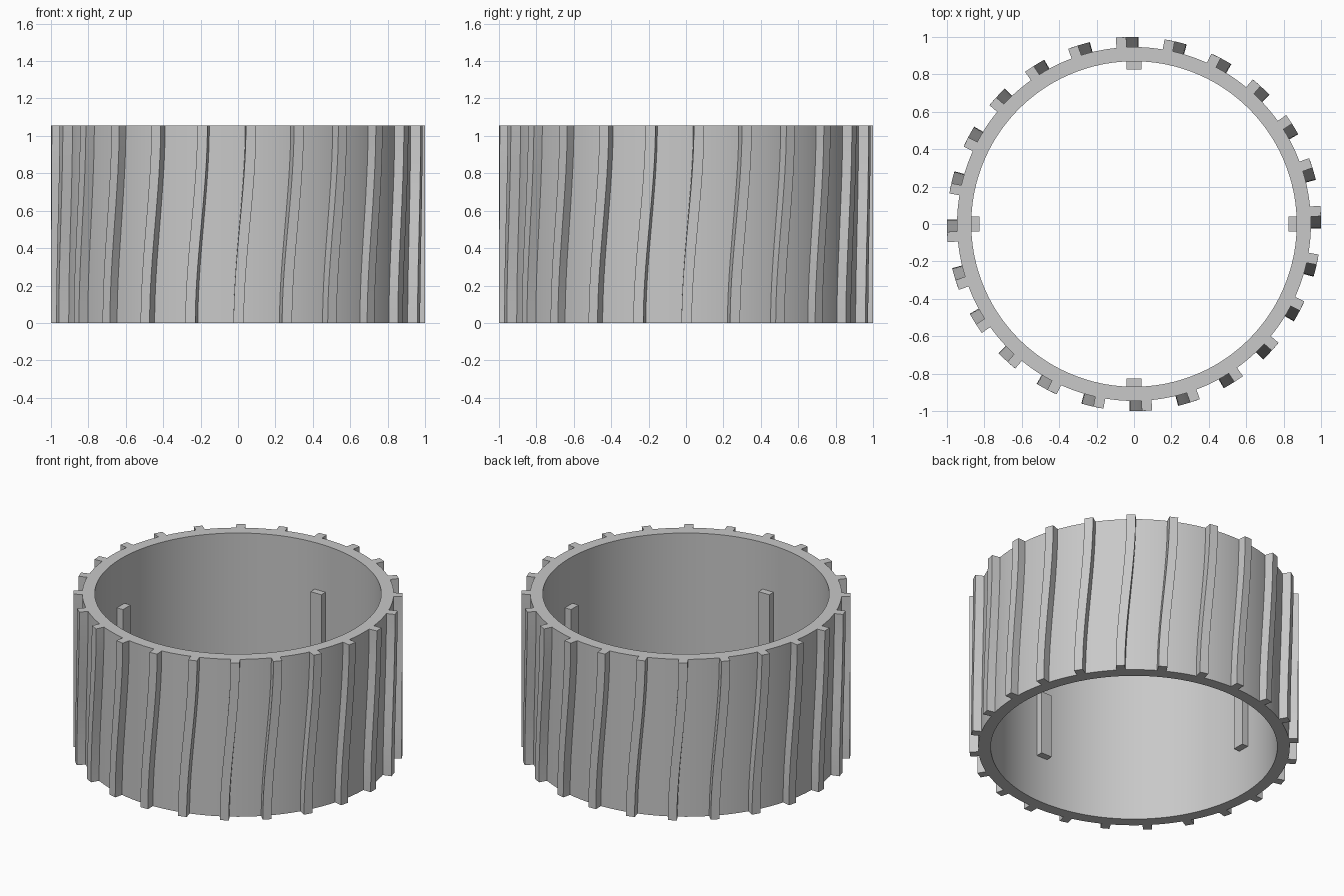
import bpy, bmesh, math

if "Cube" in bpy.data.objects:
    bpy.data.objects.remove(bpy.data.objects["Cube"])

H = 1.055                      # overall height
R_OUT, R_IN = 0.946, 0.87      # ring radii

grey = bpy.data.materials.new("plain_grey")
grey.diffuse_color = (0.58, 0.58, 0.58, 1)
grey.use_nodes = True
grey.node_tree.nodes["Principled BSDF"].inputs["Base Color"].default_value = grey.diffuse_color


def finish(bm, name):
    bmesh.ops.recalc_face_normals(bm, faces=bm.faces)
    mesh = bpy.data.meshes.new(name)
    bm.to_mesh(mesh)
    bm.free()
    mesh.materials.append(grey)
    ob = bpy.data.objects.new(name, mesh)
    bpy.context.collection.objects.link(ob)
    bpy.ops.object.select_all(action='DESELECT')
    ob.select_set(True)
    bpy.context.view_layer.objects.active = ob
    bpy.ops.object.shade_smooth_by_angle(angle=math.radians(30))
    return ob


def radial(r, t, a, z):
    """Point at radius r and tangent offset t, turned to angle a."""
    return (r * math.cos(a) - t * math.sin(a), r * math.sin(a) + t * math.cos(a), z)


def add_bar(bm, r0, r1, width, stations):
    """Rectangular bar swept through (angle, height) stations."""
    w = width / 2
    rows = [[bm.verts.new(radial(r, t, a, z))
             for r, t in ((r0, -w), (r1, -w), (r1, w), (r0, w))]
            for a, z in stations]
    for p, q in zip(rows, rows[1:]):
        for i in range(4):
            j = (i + 1) % 4
            bm.faces.new((p[i], p[j], q[j], q[i]))
    bm.faces.new(rows[0])
    bm.faces.new(rows[-1])


# Ring: rectangular section revolved around z
bm = bmesh.new()
N = 144
section = ((R_IN, 0), (R_OUT, 0), (R_OUT, H), (R_IN, H))
loops = [[bm.verts.new(radial(r, 0, 2 * math.pi * k / N, z)) for r, z in section]
         for k in range(N)]
for k in range(N):
    p, q = loops[k], loops[(k + 1) % N]
    for i in range(4):
        j = (i + 1) % 4
        bm.faces.new((p[i], q[i], q[j], p[j]))
finish(bm, "ring_wall")

# Outer ribs: 24 bars drifting sideways in a gentle S as they rise
bm = bmesh.new()
STEPS = 20
for k in range(24):
    base = 2 * math.pi * k / 24
    path = []
    for s in range(STEPS + 1):
        u = s / STEPS
        path.append((base + 0.004 + 0.066 * u * u * (3 - 2 * u), H * u))
    add_bar(bm, 0.942, 1.0, 0.055, path)
finish(bm, "outer_ribs")

# Inner keys: four short straight bars at mid height
bm = bmesh.new()
for k in range(4):
    a = k * math.pi / 2
    add_bar(bm, 0.825, 0.88, 0.08, [(a, 0.313), (a, 0.742)])
finish(bm, "inner_keys")
